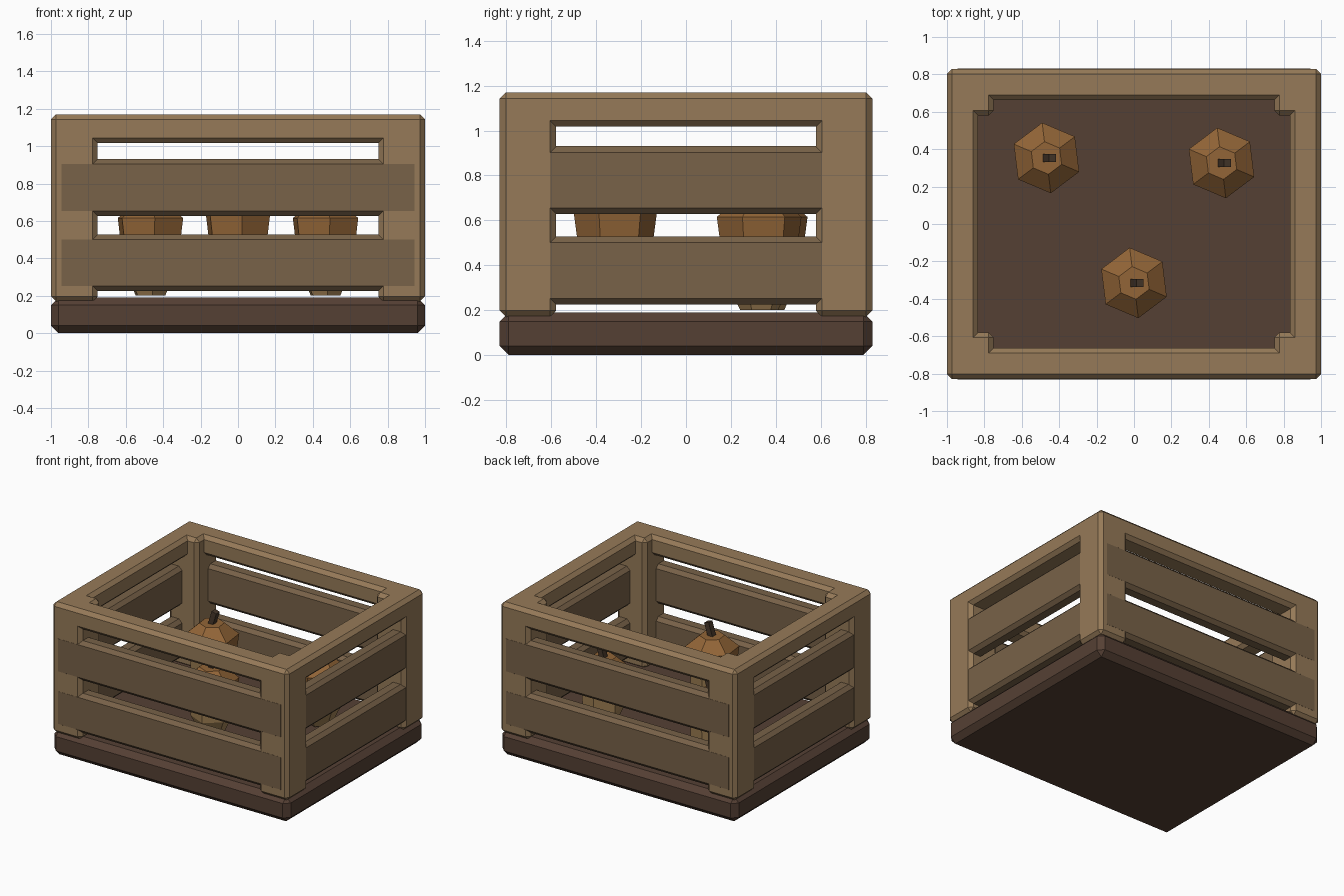
import bpy, bmesh
from math import radians, sin, cos, pi
from mathutils import Matrix

if "Cube" in bpy.data.objects:
    bpy.data.objects.remove(bpy.data.objects["Cube"])


def material(name, rgb):
    m = bpy.data.materials.new(name)
    m.diffuse_color = (*rgb, 1)
    m.use_nodes = True
    m.node_tree.nodes["Principled BSDF"].inputs["Base Color"].default_value = m.diffuse_color
    return m


RAIL = material("frame_wood", (0.305, 0.195, 0.098))
SLAT = material("slat_wood", (0.188, 0.122, 0.065))
BASE = material("base_wood", (0.091, 0.051, 0.034))
CAP = material("cap_brown", (0.29, 0.13, 0.038))
NUT = material("nut_tan", (0.36, 0.22, 0.09))
STEM = material("stem_dark", (0.061, 0.038, 0.023))


def finish(name, bm, mat):
    bmesh.ops.recalc_face_normals(bm, faces=bm.faces)
    me = bpy.data.meshes.new(name)
    bm.to_mesh(me)
    bm.free()
    me.materials.append(mat)
    ob = bpy.data.objects.new(name, me)
    bpy.context.collection.objects.link(ob)
    return ob


def box(name, x, y, z, mat, bevel=0.027):
    """Chamfered box from (min, max) ranges."""
    bm = bmesh.new()
    size = [r[1] - r[0] for r in (x, y, z)]
    mid = [(r[1] + r[0]) / 2 for r in (x, y, z)]
    bmesh.ops.create_cube(bm, size=1, matrix=Matrix.Translation(mid) @ Matrix.Diagonal((*size, 1)))
    ob = finish(name, bm, mat)
    if bevel:
        mod = ob.modifiers.new("chamfer", 'BEVEL')
        mod.width, mod.segments = bevel, 1
    return ob


def span(a, b, s):
    return tuple(sorted((a * s, b * s)))


def rings(name, profile, loc, turn, mat, sides=6):
    """Closed faceted solid from (radius, z) rings."""
    bm = bmesh.new()
    loops = [[bm.verts.new((loc[0] + r * cos(turn + 2 * pi * i / sides),
                            loc[1] + r * sin(turn + 2 * pi * i / sides),
                            loc[2] + z)) for i in range(sides)] for r, z in profile]
    for a, b in zip(loops, loops[1:]):
        for i in range(sides):
            j = (i + 1) % sides
            bm.faces.new((a[i], a[j], b[j], b[i]))
    bm.faces.new(loops[0][::-1])
    bm.faces.new(loops[-1])
    return finish(name, bm, mat)


W, D, H = 1.0, 0.83, 1.17

# Base slab
box("base", (-W, W), (-D, D), (0, 0.19), BASE, 0.04)

# Corner posts
for sx, xn in ((-1, "left"), (1, "right")):
    for sy, yn in ((-1, "front"), (1, "back")):
        box(f"post_{yn}_{xn}", span(0.75, W, sx), span(0.58, D, sy), (0.17, H), RAIL)

# Top rails and slats on the four sides
LEVELS = (("lower", 0.225, 0.527), ("upper", 0.627, 0.93))
for s, long_side, short_side in ((-1, "front", "left"), (1, "back", "right")):
    box(f"rail_{long_side}", (-W, W), span(0.663, D, s), (1.017, H), RAIL)
    box(f"rail_{short_side}", span(0.833, W, s), (-D, D), (1.017, H), RAIL)
    for level, z0, z1 in LEVELS:
        box(f"slat_{level}_{long_side}", (-0.97, 0.97), span(0.71, D + 0.0005, s), (z0, z1), SLAT)
        box(f"slat_{level}_{short_side}", span(0.88, W - 0.002, s), (-0.8, 0.8), (z0, z1), SLAT)

# Three acorns: tan nut, overhanging cap and leaning stem
for n, loc in enumerate(((-0.468, 0.353, 0.2), (0.468, 0.326, 0.2), (0, -0.315, 0.245)), 1):
    turn = radians(37)
    rings(f"nut_{n}", ((0.085, 0), (0.148, 0.13), (0.155, 0.30)), loc, turn, NUT)
    rings(f"cap_{n}", ((0.172, 0.28), (0.19, 0.415), (0.088, 0.50)), loc, turn, CAP)
    stem = box(f"stem_{n}", (-0.02, 0.02), (-0.022, 0.022), (-0.02, 0.11), STEM, 0)
    stem.location = (loc[0], loc[1], loc[2] + 0.49)
    stem.rotation_euler.y = 0.3
